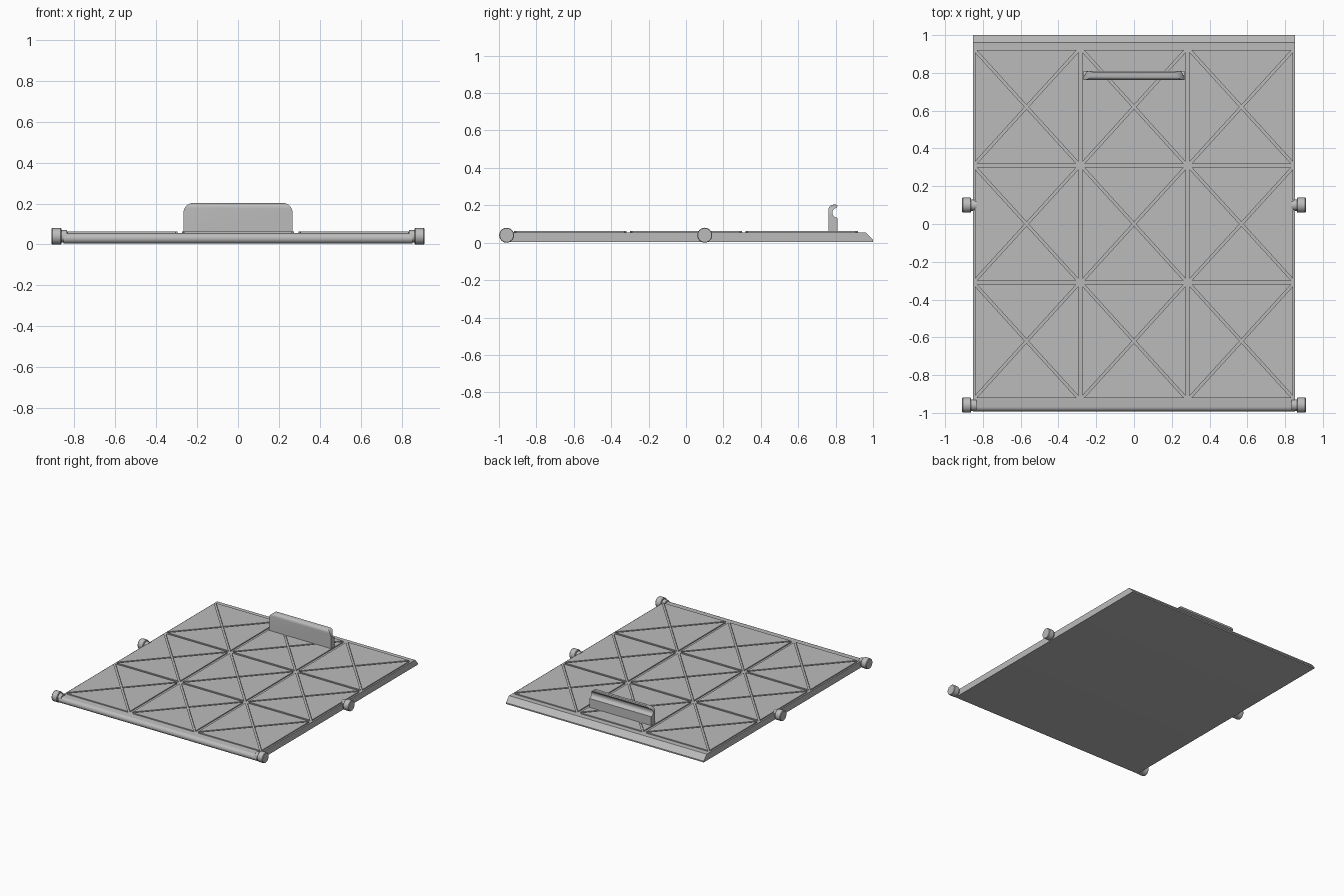
import bpy, bmesh, math
from mathutils import Vector

if "Cube" in bpy.data.objects:
    bpy.data.objects.remove(bpy.data.objects["Cube"])

grey = bpy.data.materials.new("grey plastic")
grey.diffuse_color = (0.5, 0.5, 0.5, 1)
grey.use_nodes = True
grey.node_tree.nodes["Principled BSDF"].inputs["Base Color"].default_value = grey.diffuse_color


def finish(name, bm, smooth=True):
    bmesh.ops.recalc_face_normals(bm, faces=bm.faces)
    mesh = bpy.data.meshes.new(name)
    bm.to_mesh(mesh)
    bm.free()
    mesh.materials.append(grey)
    ob = bpy.data.objects.new(name, mesh)
    bpy.context.collection.objects.link(ob)
    bpy.ops.object.select_all(action='DESELECT')
    ob.select_set(True)
    bpy.context.view_layer.objects.active = ob
    if smooth:
        bpy.ops.object.shade_smooth_by_angle(angle=math.radians(35))
    return ob


def prism(bm, points, offset):
    """Close a loop of 3D points into a face and extrude it."""
    face = bm.faces.new([bm.verts.new(p) for p in points])
    new = bmesh.ops.extrude_face_region(bm, geom=[face])['geom']
    bmesh.ops.translate(bm, vec=offset, verts=[v for v in new if isinstance(v, bmesh.types.BMVert)])


def arc(cx, cy, r, start, end, n):
    return [(cx + r * math.cos(math.radians(start + (end - start) * i / n)),
             cy + r * math.sin(math.radians(start + (end - start) * i / n))) for i in range(n + 1)]


# Panel: rounded front edge, sloped back edge
W = 0.853
profile = arc(-0.967, 0.03, 0.025, 270, 90, 10) + [(0.962, 0.055), (1.0, 0.015), (1.0, 0.005)]
bm = bmesh.new()
prism(bm, [(-W, y, z) for y, z in profile], (2 * W, 0, 0))
finish("panel", bm)

# Raised triangular tiles, four to a cell, with grooves between them
columns = [(-0.842, -0.295), (-0.273, 0.273), (0.295, 0.842)]
rows = [(-0.92, -0.319), (-0.3, 0.3), (0.319, 0.92)]
HALF_GROOVE = 0.007
bm = bmesh.new()
for x0, x1 in columns:
    for y0, y1 in rows:
        corners = [Vector((x, y, 0.05)) for x, y in ((x0, y0), (x1, y0), (x1, y1), (x0, y1))]
        centre = (corners[0] + corners[2]) / 2
        slant = (corners[2] - corners[0]).length
        for i in range(4):
            a, b = corners[i], corners[(i + 1) % 4]
            along = (b - a).normalized()
            height = (centre - (a + b) / 2).length
            cut = HALF_GROOVE * slant / 2 / height
            drop = HALF_GROOVE * slant / (b - a).length
            tip = centre + ((a + b) / 2 - centre).normalized() * drop
            prism(bm, [a + along * cut, b - along * cut, tip], (0, 0, 0.013))
finish("tiles", bm, smooth=False)

# Side pegs: a neck and a round head with softened rim
for place, y in (("front", -0.959), ("middle", 0.1)):
    for side, s in (("left", -1), ("right", 1)):
        bm = bmesh.new()
        rings = [(0.835, 0.03), (0.862, 0.03), (0.862, 0.037), (0.866, 0.04),
                 (0.906, 0.04), (0.91, 0.037)]
        loops = []
        for x, r in rings:
            loops.append([bm.verts.new((s * x, y + p, 0.04 + q)) for p, q in arc(0, 0, r, 0, 345, 23)])
        for lo, hi in zip(loops, loops[1:]):
            for i in range(24):
                j = (i + 1) % 24
                bm.faces.new((lo[i], lo[j], hi[j], hi[i]))
        bm.faces.new(loops[0])
        bm.faces.new(loops[-1])
        finish(f"{place}_peg_{side}", bm)

# Handle: hooked grip with a finger groove on the back
hook = ([(0.762, 0.05), (0.81, 0.05), (0.81, 0.132)] + arc(0.81, 0.16, 0.027, 265, 100, 10)
        + [(0.81, 0.198), (0.803, 0.203)] + arc(0.787, 0.178, 0.025, 90, 180, 5))
bm = bmesh.new()
prism(bm, [(-0.268, y, z) for y, z in hook], (0.536, 0, 0))
handle = finish("handle", bm, smooth=False)

# Round the handle's top corners
outline = [(-0.267, 0), (0.267, 0)] + arc(0.217, 0.153, 0.05, 0, 90, 8) + arc(-0.217, 0.153, 0.05, 90, 180, 8)
bm = bmesh.new()
prism(bm, [(x, 0.7, z) for x, z in outline], (0, 0.2, 0))
cutter = finish("handle_cutter", bm, smooth=False)
cutter.hide_render = True
mod = handle.modifiers.new("round corners", 'BOOLEAN')
mod.operation = 'INTERSECT'
mod.solver = 'EXACT'
mod.object = cutter
bpy.ops.object.select_all(action='DESELECT')
handle.select_set(True)
bpy.context.view_layer.objects.active = handle
bpy.ops.object.modifier_apply(modifier=mod.name)
bpy.data.objects.remove(cutter)
bpy.ops.object.shade_smooth_by_angle(angle=math.radians(35))
